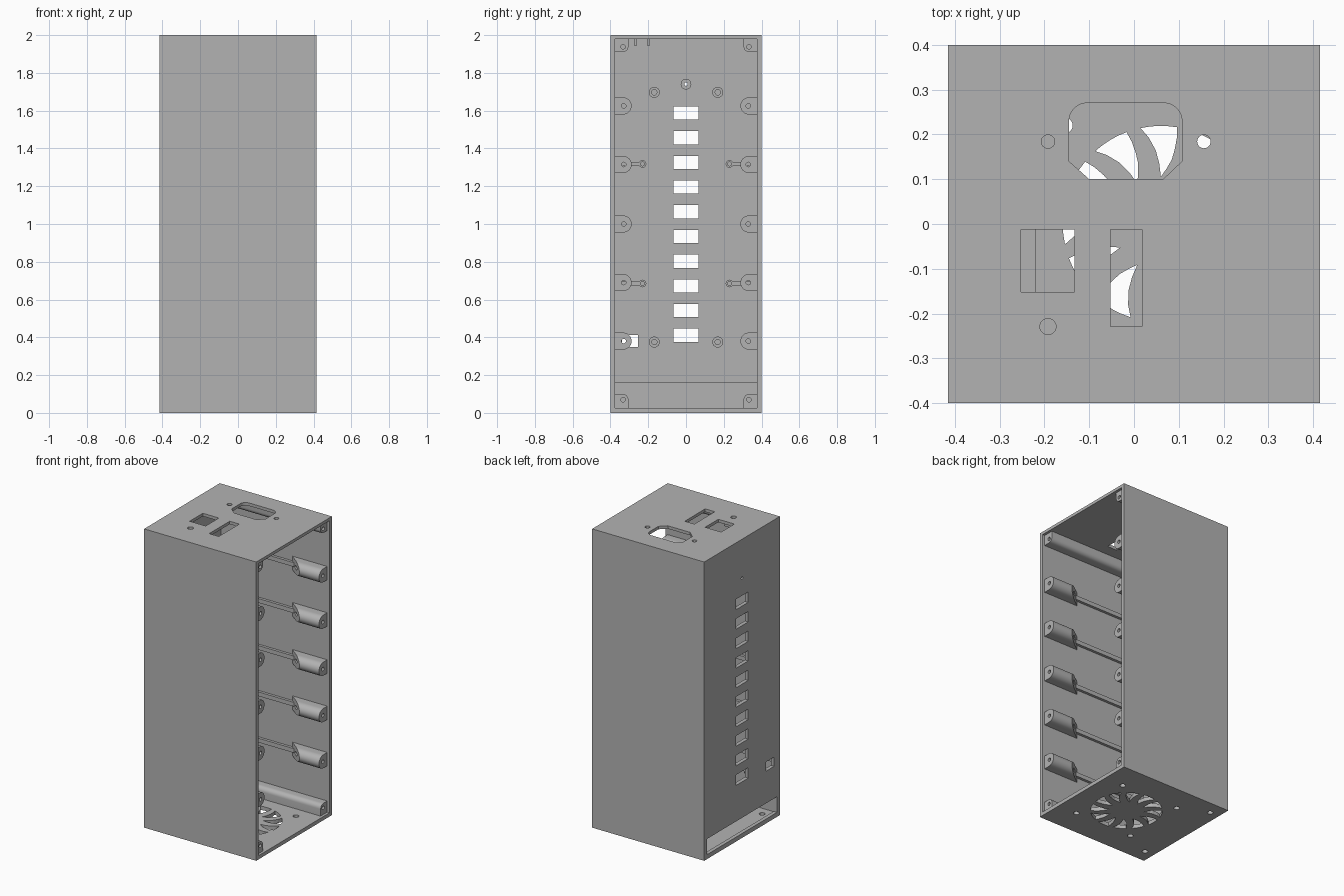
import bpy, bmesh, math
from mathutils import Vector

if "Cube" in bpy.data.objects:
    bpy.data.objects.remove(bpy.data.objects["Cube"])

grey = bpy.data.materials.new("plain grey")
grey.use_nodes = True
colour = (0.45, 0.45, 0.45, 1)
grey.diffuse_color = colour
grey.node_tree.nodes["Principled BSDF"].inputs["Base Color"].default_value = colour


# Profile helpers
def rect(u0, u1, v0, v1):
    return [(u0, v0), (u1, v0), (u1, v1), (u0, v1)]


def arc(u, v, r, start, end, n=10):
    angles = [math.radians(start + (end - start) * i / n) for i in range(n + 1)]
    return [(u + r * math.cos(a), v + r * math.sin(a)) for a in angles]


def circle(u, v, r, n=24):
    return arc(u, v, r, 0, 360, n)[:-1]


def flip(points, side):
    return [(u * side, v) for u, v in points]


# Extrude a profile along one axis; slant shortens the start away from the wall
def prism(bm, points, axis, a, b, slant=0.0, wall=0.0):
    def place(u, v, t):
        return Vector((t, u, v)) if axis == "x" else Vector((u, v, t))
    ends = []
    for t in (a, b):
        ends.append([bm.verts.new(place(u, v, t + (slant * (wall - abs(u)) if t == a else 0)))
                     for u, v in points])
    bm.faces.new(ends[0])
    bm.faces.new(ends[1][::-1])
    count = len(points)
    for i in range(count):
        j = (i + 1) % count
        bm.faces.new((ends[0][j], ends[0][i], ends[1][i], ends[1][j]))


def build(name, prisms):
    bm = bmesh.new()
    for p in prisms:
        prism(bm, *p)
    bmesh.ops.recalc_face_normals(bm, faces=bm.faces)
    mesh = bpy.data.meshes.new(name)
    bm.to_mesh(mesh)
    bm.free()
    mesh.materials.append(grey)
    obj = bpy.data.objects.new(name, mesh)
    bpy.context.collection.objects.link(obj)
    return obj


def cut(obj, prisms):
    cutter = build("cutter", prisms)
    mod = obj.modifiers.new("cut", "BOOLEAN")
    mod.operation, mod.solver, mod.object = "DIFFERENCE", "EXACT", cutter
    graph = bpy.context.evaluated_depsgraph_get()
    mesh = bpy.data.meshes.new_from_object(obj.evaluated_get(graph))
    obj.modifiers.clear()
    obj.data = mesh
    bpy.data.objects.remove(cutter)


def smooth(obj):
    bpy.ops.object.select_all(action="DESELECT")
    obj.select_set(True)
    bpy.context.view_layer.objects.active = obj
    bpy.ops.object.shade_smooth_by_angle(angle=math.radians(30))


X, Y, WALL = 0.415, 0.4, 0.375
FLOOR, ROOF, BACK = 0.025, 1.98, -0.39

# Case: a box open on one side
case = build("case", [(rect(-X, X, -Y, Y), "z", 0, 2)])
cut(case, [(rect(-WALL, WALL, FLOOR, ROOF), "x", BACK, 0.5)])

# Holes in the top: socket, switch, port, screws and button
socket = ([(-0.145, 0.14), (-0.1, 0.1), (0.065, 0.1), (0.107, 0.14)]
          + arc(0.067, 0.23, 0.04, 0, 90) + arc(-0.105, 0.23, 0.04, 90, 180))
top_holes = [socket, rect(-0.252, -0.133, -0.152, -0.012), rect(-0.053, 0.018, -0.229, -0.012),
             circle(-0.192, 0.184, 0.015), circle(0.156, 0.184, 0.015), circle(-0.192, -0.229, 0.018)]
holes = [(p, "z", 1.95, 2.1) for p in top_holes]


# Swirled fan grille and screw holes in the floor
def polar(r, degrees):
    a = math.radians(degrees)
    return (0.06 + r * math.cos(a), r * math.sin(a))


for k in range(12):
    t = 30 * k
    slot = ([polar(r, t + d) for r, d in ((0.105, 0), (0.125, -6), (0.145, -9.5), (0.168, -10.5), (0.195, -10.5))]
            + [polar(0.219, t + d) for d in (-9.5, -4, 1, 6, 12)]
            + [polar(r, t + d) for r, d in ((0.195, 8), (0.165, 4), (0.135, 1.5))])
    holes.append((slot, "z", -0.1, 0.04))
for side in (-1, 1):
    for x, y, r in ((0.275, 0.22, 0.018), (-0.155, 0.22, 0.018), (-0.347, 0.31, 0.018)):
        holes.append((circle(x, y * side, r), "z", -0.1, 0.04))

# Windows, indicator hole and bottom slot in the closed side
side_holes = [rect(-0.065, 0.065, z - 0.035, z + 0.035) for z in [0.411 + 0.1307 * i for i in range(10)]]
side_holes += [rect(-0.34, -0.255, 0.35, 0.412), circle(0, 1.74, 0.009),
               rect(-0.37, 0.37, 0.03, 0.135)]
holes += [(p, "x", -0.5, BACK + 0.01) for p in side_holes]
cut(case, holes)

# Closed compartment behind the bottom slot
build("compartment_roof", [(rect(-WALL, WALL, 0.135, 0.16), "x", BACK, -0.22)])
build("compartment_wall", [(rect(-WALL, WALL, FLOOR, 0.135), "x", -0.245, -0.22)])

# Screw rails on both walls, with thin ribs running on to the closed side
levels = [0.38, 0.69, 1.0, 1.315, 1.625]
for side, label in ((-1, "front"), (1, "back")):
    rails, ribs, bores = [], [], []
    for z in levels:
        d_shape = [(0.378, z + 0.045)] + arc(0.333, z, 0.045, 90, 270, 14) + [(0.378, z - 0.045)]
        rails.append((flip(d_shape, side), "x", 0.14, 0.398, 1.3, WALL))
        ribs.append((flip(rect(0.357, 0.378, z - 0.014, z + 0.014), side), "x", BACK, 0.2))
        bores.append((flip(circle(0.33, z, 0.012, 16), side), "x", 0.0, 0.5))
    rail = build(label + "_screw_rails", rails)
    cut(rail, bores)
    smooth(rail)
    build(label + "_wall_ribs", ribs)

    # Full-length corner rails
    bottom = [(0.378, 0.02), (0.305, 0.02)] + arc(0.335, 0.07, 0.03, 180, 90, 6) + [(0.378, 0.1)]
    top = [(0.378, 1.983), (0.305, 1.983)] + arc(0.335, 1.94, 0.03, 180, 270, 6) + [(0.378, 1.91)]
    corner = build(label + "_corner_rails", [(flip(bottom, side), "x", -0.23, 0.398),
                                             (flip(top, side), "x", BACK, 0.398)])
    cut(corner, [(flip(circle(0.333, z, 0.012, 16), side), "x", 0.1, 0.5) for z in (0.07, 1.938)])
    smooth(corner)

# Standoffs on the inside of the closed side
spots = [(0, 1.74, 0.028, 0.009)]
for side in (-1, 1):
    spots += [(0.168 * side, z, 0.029, 0.014) for z in (0.375, 1.697)]
    spots += [(0.23 * side, z, 0.02, 0.01) for z in (0.685, 1.318)]
standoffs = build("standoffs", [(circle(y, z, r), "x", BACK - 0.005, -0.33) for y, z, r, _ in spots])
cut(standoffs, [(circle(y, z, r, 16), "x", -0.5, 0.0) for y, z, _, r in spots])
smooth(standoffs)
build("standoff_braces", [(flip(rect(0.246, WALL, z - 0.01, z + 0.01), side), "x", BACK, -0.335)
                          for side in (-1, 1) for z in (0.685, 1.318)])

# Retaining tabs beside the button hole
build("button_tabs", [(rect(y - 0.008, y + 0.008, 1.945, 1.985), "x", -0.235, -0.15)
                      for y in (-0.268, -0.198)])
